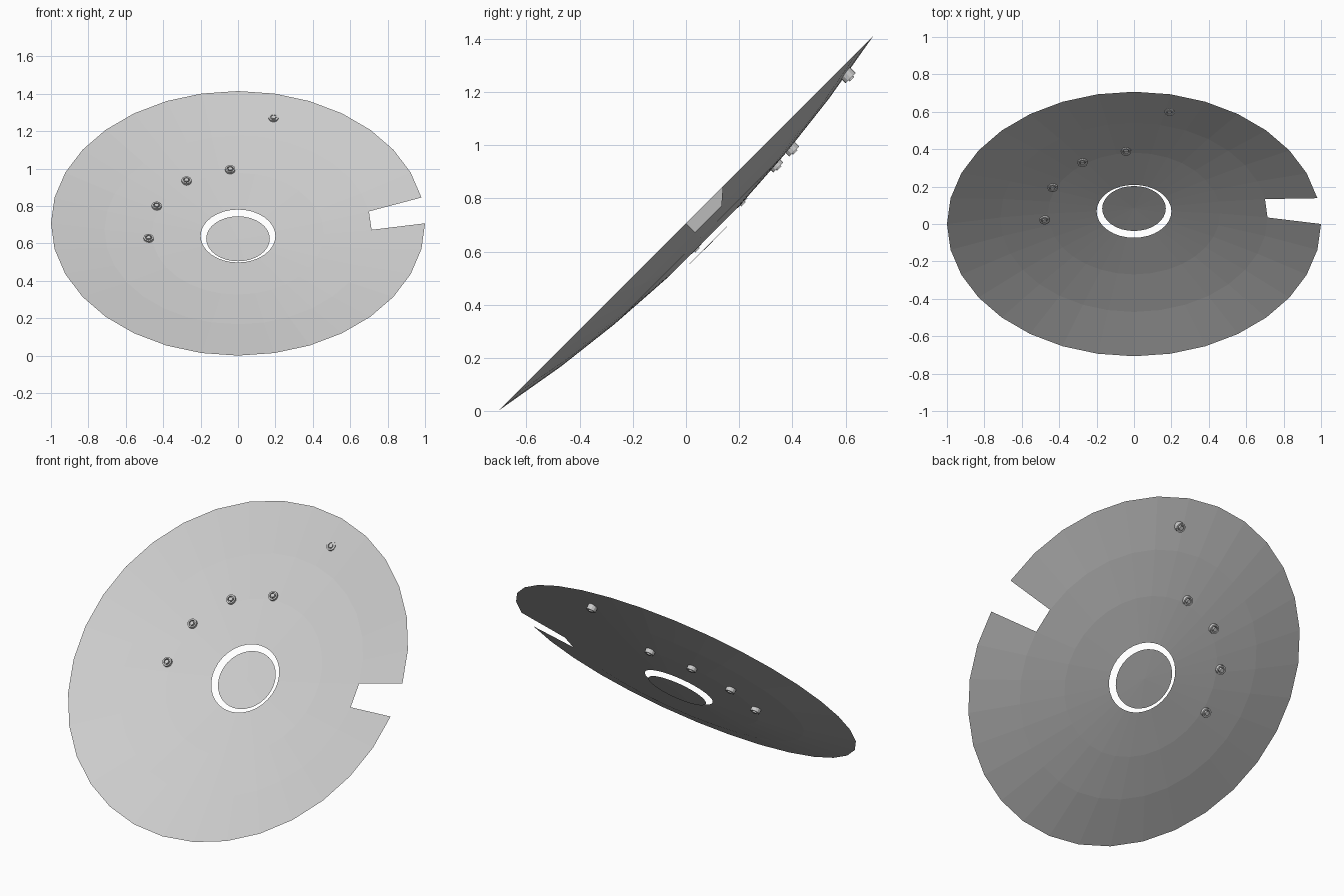
import bpy, bmesh, math
from mathutils import Matrix, Vector

if "Cube" in bpy.data.objects:
    bpy.data.objects.remove(bpy.data.objects["Cube"])

SEG = 32
DEPTH = 0.1
# dish plane tilted 45 degrees; local +z is the concave front
TILT = Matrix.Translation((0, 0, math.sqrt(0.5))) @ Matrix.Rotation(math.radians(45), 4, 'X')


def bowl(r):
    return -DEPTH * (1 - r * r)


def finish(name, bm):
    bm.transform(TILT)
    mesh = bpy.data.meshes.new(name)
    bm.to_mesh(mesh)
    bm.free()
    ob = bpy.data.objects.new(name, mesh)
    bpy.context.collection.objects.link(ob)
    return ob


def ring(bm, r, z, n=SEG, c=(0, 0)):
    return [bm.verts.new((c[0] + r * math.cos(2 * math.pi * i / n),
                          c[1] + r * math.sin(2 * math.pi * i / n), z)) for i in range(n)]


def bridge(bm, a, b, skip=()):
    n = len(a)
    for i in range(n):
        if i not in skip:
            j = (i + 1) % n
            bm.faces.new((a[i], b[i], b[j], a[j]))


# Shallow open bowl with centre hole and one missing rim panel
bm = bmesh.new()
loops = [ring(bm, r, bowl(r)) for r in (0.2, 0.46, 0.714, 1.0)]
for k in range(3):
    bridge(bm, loops[k], loops[k + 1], skip=(0,) if k == 2 else ())
finish("dish", bm)

# Loose cap floating just behind the centre hole
bm = bmesh.new()
edge = ring(bm, 0.17, -0.117)
centre = bm.verts.new((0, 0, -0.12))
for i in range(SEG):
    bm.faces.new((centre, edge[i], edge[(i + 1) % SEG]))
finish("centre_cap", bm)


# Small bolts: a collar around a pin, passing through the bowl
def bolt(name, r, angle, z):
    a = math.radians(angle)
    c = (r * math.cos(a), r * math.sin(a))
    bm = bmesh.new()
    profile = [(0.018, z + 0.016), (0.027, z + 0.016), (0.027, z - 0.016), (0.018, z - 0.016)]
    collar = [ring(bm, pr, pz, 12, c) for pr, pz in profile]
    for k in range(4):
        bridge(bm, collar[k], collar[(k + 1) % 4])
    top, bottom = ring(bm, 0.012, z + 0.018, 12, c), ring(bm, 0.012, z - 0.022, 12, c)
    bridge(bm, top, bottom)
    bm.faces.new(top)
    bm.faces.new(bottom[::-1])
    bmesh.ops.recalc_face_normals(bm, faces=bm.faces)
    finish(name, bm)


for i in range(4):
    bolt(f"inner_bolt_{i + 1}", 0.48, 95 + 30 * i, -0.081)
bolt("outer_bolt", 0.845, 77, -0.037)
